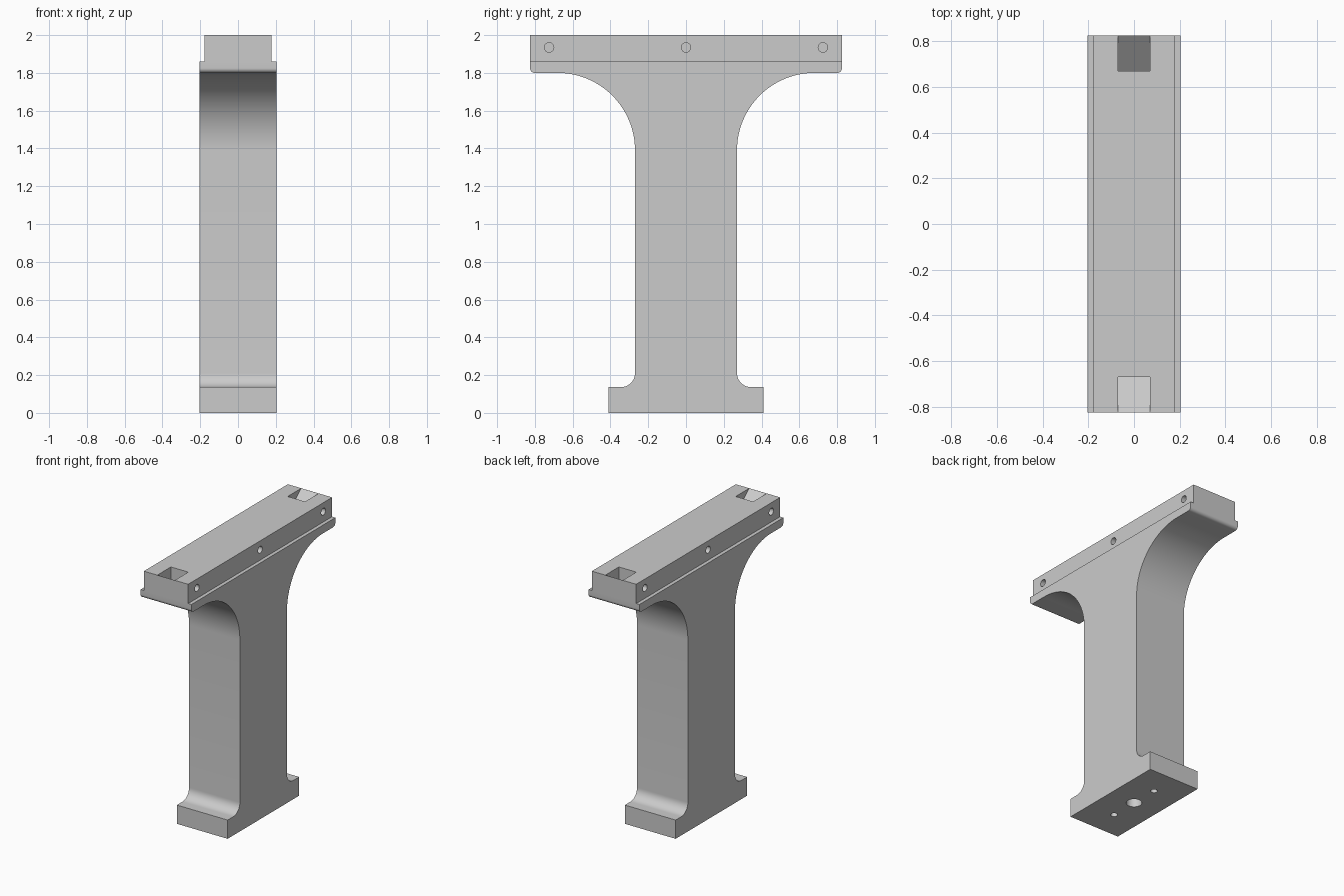
import bpy, bmesh
from math import sin, cos, pi, radians
from mathutils import Matrix

if "Cube" in bpy.data.objects:
    bpy.data.objects.remove(bpy.data.objects["Cube"], do_unlink=True)

HALF_X, BAR_X, HALF_Y = 0.204, 0.178, 0.826
STEP_Z, TOP_Z = 1.86, 2.0

grey = bpy.data.materials.new("light grey")
grey.use_nodes = True
colour = (0.6, 0.6, 0.6, 1)
grey.diffuse_color = colour
grey.node_tree.nodes["Principled BSDF"].inputs["Base Color"].default_value = colour


def add_object(name, bm):
    bmesh.ops.recalc_face_normals(bm, faces=bm.faces)
    mesh = bpy.data.meshes.new(name)
    bm.to_mesh(mesh)
    bm.free()
    mesh.materials.append(grey)
    obj = bpy.data.objects.new(name, mesh)
    bpy.context.collection.objects.link(obj)
    return obj


def prism(name, profile, half_x):
    """Extrude a (y, z) outline along x."""
    bm = bmesh.new()
    face = bm.faces.new([bm.verts.new((-half_x, y, z)) for y, z in profile])
    out = bmesh.ops.extrude_face_region(bm, geom=[face])
    moved = [v for v in out["geom"] if isinstance(v, bmesh.types.BMVert)]
    bmesh.ops.translate(bm, verts=moved, vec=(2 * half_x, 0, 0))
    return add_object(name, bm)


def cylinder(name, centre, radius, length, axis="Z"):
    bm = bmesh.new()
    turn = Matrix.Rotation(pi / 2, 4, "Y") if axis == "X" else Matrix()
    bmesh.ops.create_cone(bm, cap_ends=True, segments=32, radius1=radius, radius2=radius,
                          depth=length, matrix=Matrix.Translation(centre) @ turn)
    return add_object(name, bm)


def arc(y, z, r, start, end, steps):
    angles = [radians(start + (end - start) * i / steps) for i in range(steps + 1)]
    return [(y + r * cos(a), z + r * sin(a)) for a in angles]


def cut(target, cutters):
    bpy.context.view_layer.objects.active = target
    for cutter in cutters:
        cutter.hide_render = True
        mod = target.modifiers.new("cut", "BOOLEAN")
        mod.operation, mod.solver, mod.object = "DIFFERENCE", "EXACT", cutter
        bpy.ops.object.modifier_apply(modifier=mod.name)
        bpy.data.objects.remove(cutter, do_unlink=True)


# Pedestal: foot, column and flared head as one outline
side = [(0.41, 0), (0.41, 0.136)]
side += arc(0.345, 0.211, 0.075, 270, 180, 10)
side += arc(0.68, 1.39, 0.41, 180, 90, 32)
side += arc(HALF_Y - 0.025, 1.825, 0.025, 270, 360, 8)
side += [(HALF_Y, STEP_Z)]
pedestal = prism("pedestal", side + [(-y, z) for y, z in reversed(side)], HALF_X)

# Mounting holes under the foot
cut(pedestal, [cylinder("foot_hole", (0, y, 0), r, 0.3)
               for y, r in ((-0.205, 0.023), (0, 0.052), (0.205, 0.023))])

# Narrower rail on top
rail = prism("top_rail", [(-HALF_Y, STEP_Z), (HALF_Y, STEP_Z),
                          (HALF_Y, TOP_Z), (-HALF_Y, TOP_Z)], BAR_X)

# Sloping pockets, deepest at the inner end
pockets = [prism("pocket", [(s * 0.67, TOP_Z + 0.1), (s * 0.67, TOP_Z - 0.13),
                            (s * (HALF_Y - 0.001), TOP_Z), (s * (HALF_Y - 0.001), TOP_Z + 0.1)],
                 0.07) for s in (-1, 1)]

# Blind screw holes along both sides
screws = [cylinder("screw_hole", (s * BAR_X, y, 1.935), 0.025, 0.16, "X")
          for s in (-1, 1) for y in (-0.725, 0, 0.725)]
cut(rail, pockets + screws)

# Smooth the curves, keep the edges sharp
for obj in (pedestal, rail):
    bpy.ops.object.select_all(action="DESELECT")
    obj.select_set(True)
    bpy.context.view_layer.objects.active = obj
    bpy.ops.object.shade_smooth_by_angle(angle=radians(25))
